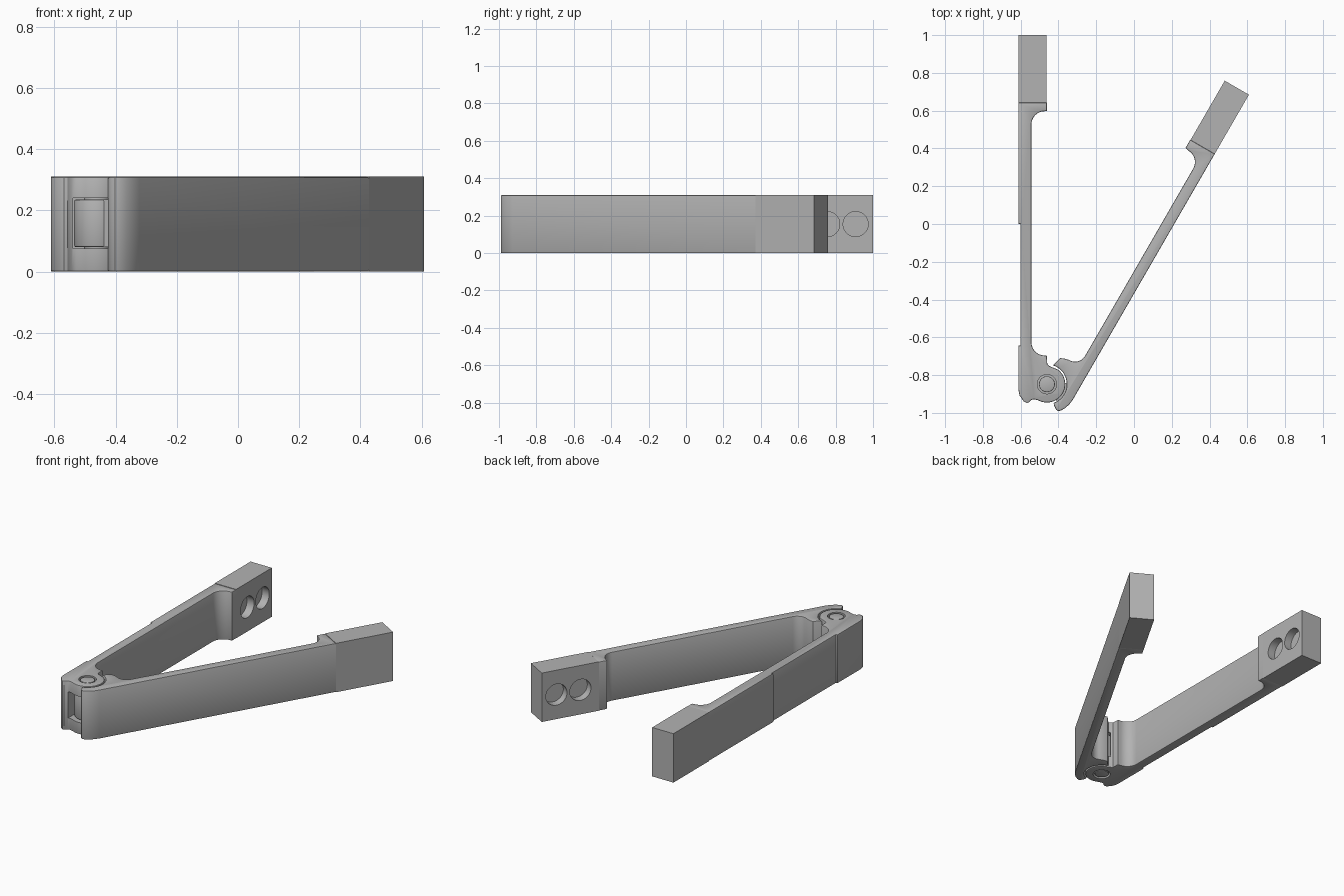
import bpy, bmesh, math
from mathutils import Matrix, Vector

cube = bpy.data.objects.get("Cube")
if cube:
    bpy.data.objects.remove(cube, do_unlink=True)

HEIGHT = 0.31
HINGE = Vector((-0.461, -0.848, 0))

# One plain grey for everything
grey = bpy.data.materials.new("plain_grey")
grey.use_nodes = True
grey.diffuse_color = (0.45, 0.45, 0.45, 1)
grey.node_tree.nodes["Principled BSDF"].inputs["Base Color"].default_value = grey.diffuse_color


def frame(across, along):
    """Hinge frame: x points to the outer side of an arm, y along the arm."""
    up = Vector((0, 0, 1))
    return Matrix.Translation(HINGE) @ Matrix((across, along, up)).transposed().to_4x4()


STRAIGHT = frame(Vector((-1, 0, 0)), Vector((0, 1, 0)))
a = math.radians(60)
SLANTED = frame(Vector((math.sin(a), -math.cos(a), 0)), Vector((math.cos(a), math.sin(a), 0)))


def finish(name, bm, matrix):
    bmesh.ops.transform(bm, matrix=matrix, verts=bm.verts)
    bmesh.ops.recalc_face_normals(bm, faces=bm.faces)
    mesh = bpy.data.meshes.new(name)
    bm.to_mesh(mesh)
    bm.free()
    obj = bpy.data.objects.new(name, mesh)
    bpy.context.collection.objects.link(obj)
    mesh.materials.append(grey)
    return obj


def arc(cx, cy, r, start, end, n=12):
    angles = [math.radians(start + (end - start) * i / n) for i in range(n + 1)]
    return [(cx + r * math.cos(t), cy + r * math.sin(t)) for t in angles]


def prism(name, points, matrix, z0=0, z1=HEIGHT, bevel=0):
    bm = bmesh.new()
    base = bm.faces.new([bm.verts.new((x, y, z0)) for x, y in points])
    top = bmesh.ops.extrude_face_region(bm, geom=[base])["geom"]
    bmesh.ops.translate(bm, vec=(0, 0, z1 - z0),
                        verts=[v for v in top if isinstance(v, bmesh.types.BMVert)])
    if bevel:
        rims = [e for e in bm.edges if abs(e.verts[0].co.z - e.verts[1].co.z) < 1e-5]
        bmesh.ops.bevel(bm, geom=rims, offset=bevel, segments=2, profile=0.5, affect='EDGES')
    return finish(name, bm, matrix)


def box(name, x0, x1, y0, y1, matrix, z0=0, z1=HEIGHT):
    return prism(name, [(x0, y0), (x1, y0), (x1, y1), (x0, y1)], matrix, z0, z1)


def disc(name, r, z0, z1, bevel=0):
    return prism(name, arc(0, 0, r, 0, 352.5, 47), STRAIGHT, z0, z1, bevel)


def cut(obj, cutter):
    cutter.hide_render = True
    mod = obj.modifiers.new("cut", 'BOOLEAN')
    mod.operation = 'DIFFERENCE'
    mod.solver = 'EXACT'
    mod.object = cutter
    with bpy.context.temp_override(object=obj, active_object=obj, selected_objects=[obj]):
        bpy.ops.object.modifier_apply(modifier=mod.name)
    bpy.data.objects.remove(cutter, do_unlink=True)


def tip(name, x0, x1, y0, y1, matrix):
    """Thick end block with two round sockets on its inner face."""
    block = box(name, x0, x1, y0, y1, matrix)
    for back in (0.093, 0.245):
        bm = bmesh.new()
        bmesh.ops.create_cone(bm, cap_ends=True, segments=48, radius1=0.067, radius2=0.067, depth=0.1)
        place = Matrix.Translation((x0, y1 - back, HEIGHT / 2)) @ Matrix.Rotation(math.pi / 2, 4, 'Y')
        cut(block, finish("socket_cutter", bm, matrix @ place))
    return block


# Straight arm: outer edge, hinge end, knuckle, then the long inner pocket
straight_profile = (
    [(0.151, 1.49), (0.151, 0.848), (0.141, 0.848), (0.141, 0.205), (0.151, 0.205),
     (0.151, -0.03), (0.145, -0.06), (0.122, -0.092), (0.108, -0.099), (0.096, -0.097),
     (0.082, -0.083), (0.068, -0.08)]
    + arc(0, 0, 0.097, -62, -232, 30)
    + [(-0.015, 0.095), (-0.002, 0.105), (0, 0.15)]
    + arc(0.012, 0.222, 0.07, -90, 0)
    + arc(0.012, 1.375, 0.07, 0, 90)
    + [(0, 1.447), (0, 1.49)])
straight_arm = prism("straight_arm", straight_profile, STRAIGHT, bevel=0.006)
cut(straight_arm, box("knuckle_gap_cutter", -0.2, 0.079, -0.2, 0.097, STRAIGHT, 0.075, 0.24))
cut(straight_arm, disc("pin_hole_cutter", 0.051, -0.1, HEIGHT + 0.1))

# Slanted arm: curved seat around the knuckle, pocket, plain outer edge
slanted_profile = (
    [(0.16, 1.50), (0.16, 0.0), (0.157, -0.03), (0.147, -0.062), (0.133, -0.085),
     (0.122, -0.094), (0.11, -0.093), (0.088, -0.078)]
    + arc(0, 0, 0.105, -40, 102, 28)
    + [(-0.009, 0.154), (0.012, 0.164)]
    + arc(0.04, 0.23, 0.06, -90, 0)
    + arc(0.03, 1.375, 0.07, 0, 90)
    + [(0.01, 1.45), (0.01, 1.50)])
slanted_arm = prism("slanted_arm", slanted_profile, SLANTED, bevel=0.006)

# Thick ends
straight_tip = tip("straight_tip", 0.002, 0.151, 1.49, 1.848, STRAIGHT)
slanted_tip = tip("slanted_tip", 0.012, 0.16, 1.50, 1.862, SLANTED)

# Hinge: middle knuckle joined to the slanted arm, and the pin
middle_knuckle = disc("middle_knuckle", 0.075, 0.08, 0.235, 0.006)
knuckle_bridge = box("knuckle_bridge", 0.0, 0.13, -0.05, 0.055, SLANTED, 0.08, 0.235)
hinge_pin = disc("hinge_pin", 0.042, 0.002, HEIGHT - 0.002, 0.004)

for part in (straight_arm, slanted_arm, straight_tip, slanted_tip,
             middle_knuckle, knuckle_bridge, hinge_pin):
    bpy.ops.object.select_all(action='DESELECT')
    part.select_set(True)
    bpy.context.view_layer.objects.active = part
    bpy.ops.object.shade_smooth_by_angle(angle=math.radians(32))
